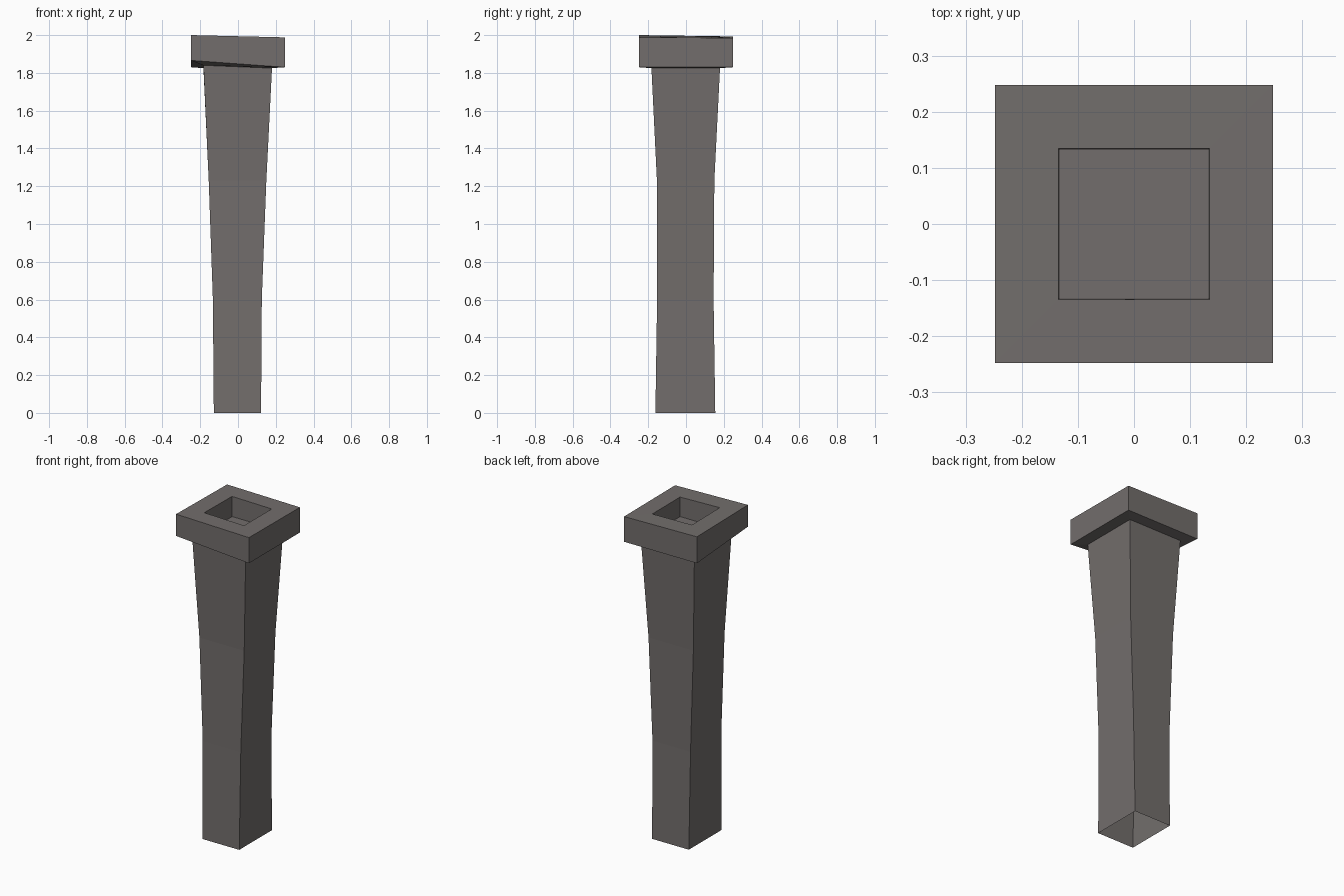
import bpy
import bmesh

if "Cube" in bpy.data.objects:
    bpy.data.objects.remove(bpy.data.objects["Cube"])

stone = bpy.data.materials.new("warm grey stone")
stone.diffuse_color = (0.17, 0.155, 0.15, 1.0)
stone.use_nodes = True
stone.node_tree.nodes["Principled BSDF"].inputs["Base Color"].default_value = stone.diffuse_color


def ring(x0, x1, y0, y1, zs):
    """Rectangle of four corners: front left, front right, back right, back left."""
    if not isinstance(zs, tuple):
        zs = (zs,) * 4
    xy = ((x0, y0), (x1, y0), (x1, y1), (x0, y1))
    return [(x, y, z) for (x, y), z in zip(xy, zs)]


def square(r, zs):
    return ring(-r, r, -r, r, zs)


def loft(name, rings, close_end=False):
    """Skin a stack of rectangles with flat quads."""
    bm = bmesh.new()
    loops = [[bm.verts.new(co) for co in r] for r in rings]
    for a, b in zip(loops, loops[1:]):
        for i in range(4):
            j = (i + 1) % 4
            bm.faces.new((a[i], a[j], b[j], b[i]))
    if close_end:
        bm.faces.new(loops[-1])
    mesh = bpy.data.meshes.new(name)
    bm.to_mesh(mesh)
    bm.free()
    mesh.materials.append(stone)
    obj = bpy.data.objects.new(name, mesh)
    bpy.context.collection.objects.link(obj)
    return obj


# Where the shaft meets the slightly tilted cap
neck = ring(-0.183, 0.18, -0.183, 0.18, (1.84, 1.825, 1.825, 1.825))

# Hollow flaring shaft, open underneath
loft("shaft", [
    ring(-0.128, 0.122, -0.162, 0.155, 0.0),
    ring(-0.133, 0.126, -0.153, 0.146, 0.6),
    ring(-0.155, 0.15, -0.154, 0.15, 1.23),
    neck,
])

# Square cap with a shallow square socket
loft("cap", [
    neck,
    square(0.248, (1.866, 1.83, 1.83, 1.83)),
    square(0.248, (2.0, 1.988, 1.985, 1.993)),
    square(0.135, (1.996, 1.989, 1.988, 1.993)),
    square(0.133, 1.87),
], close_end=True)
